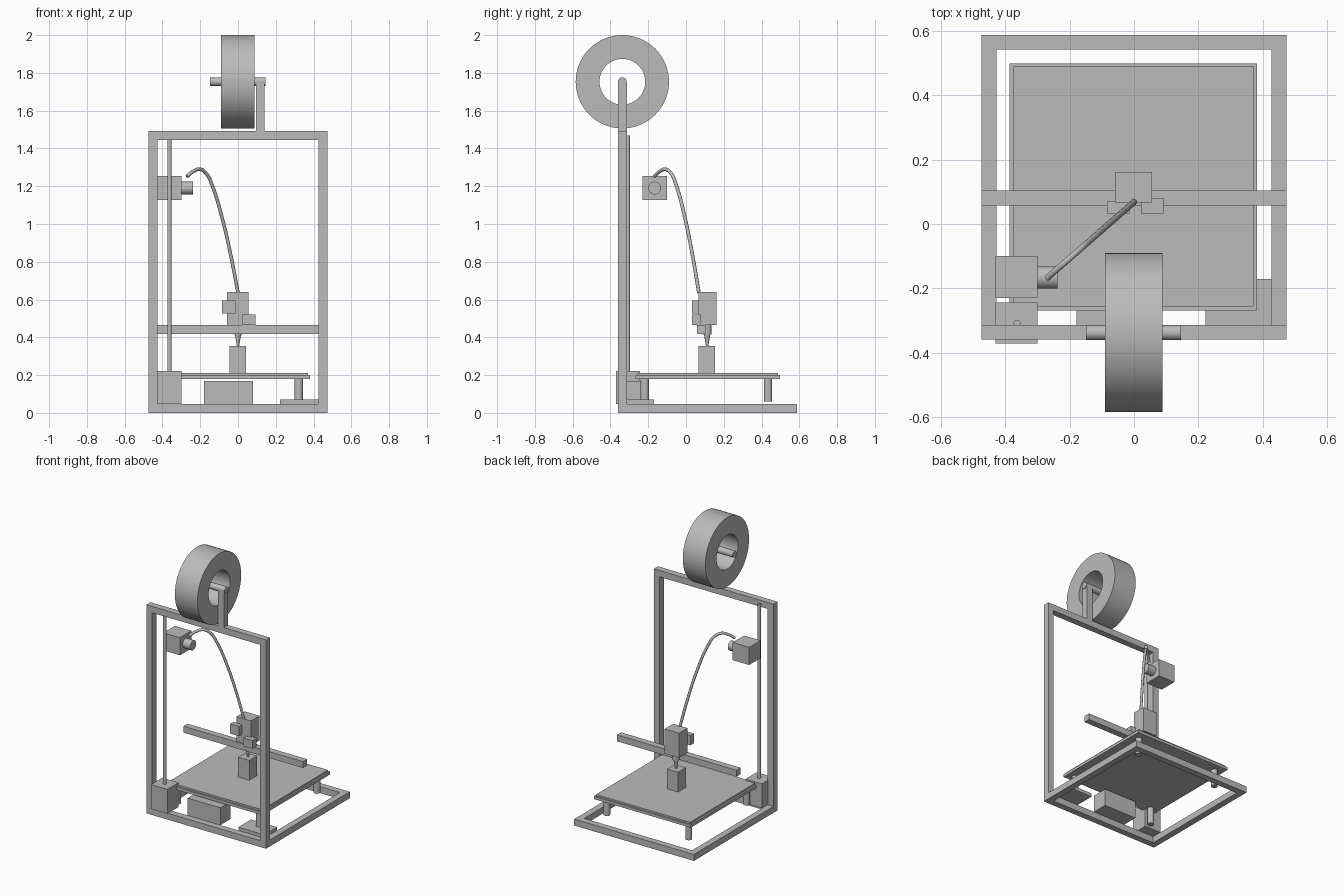
import bpy, bmesh, math
from mathutils import Matrix, Vector

cube = bpy.data.objects.get("Cube")
if cube:
    bpy.data.objects.remove(cube, do_unlink=True)

GREY = (0.5, 0.5, 0.5, 1)
mat = bpy.data.materials.new("plain grey")
mat.use_nodes = True
mat.diffuse_color = GREY
bsdf = mat.node_tree.nodes["Principled BSDF"]
bsdf.inputs["Base Color"].default_value = GREY
bsdf.inputs["Roughness"].default_value = 0.6


def finish(name, bm, smooth=False):
    bmesh.ops.recalc_face_normals(bm, faces=bm.faces)
    mesh = bpy.data.meshes.new(name)
    bm.to_mesh(mesh)
    bm.free()
    mesh.materials.append(mat)
    obj = bpy.data.objects.new(name, mesh)
    bpy.context.collection.objects.link(obj)
    if smooth:
        bpy.ops.object.select_all(action='DESELECT')
        bpy.context.view_layer.objects.active = obj
        obj.select_set(True)
        bpy.ops.object.shade_smooth_by_angle(angle=math.radians(35))
    return obj


def box(name, x, y, z):
    """Box from (min, max) ranges on each axis."""
    bm = bmesh.new()
    bmesh.ops.create_cube(bm, size=1)
    for v in bm.verts:
        v.co = [(r[0] + r[1]) / 2 + c * (r[1] - r[0]) for r, c in zip((x, y, z), v.co)]
    return finish(name, bm)


def cylinder(name, start, end, r1, r2=None):
    """Round rod or taper between two points."""
    a, b = Vector(start), Vector(end)
    turn = (b - a).to_track_quat('Z', 'Y').to_matrix().to_4x4()
    bm = bmesh.new()
    bmesh.ops.create_cone(bm, cap_ends=True, segments=32, radius1=r1,
                          radius2=r1 if r2 is None else r2, depth=(b - a).length,
                          matrix=Matrix.Translation((a + b) / 2) @ turn)
    return finish(name, bm, True)


def square_ring(name, x, t, depth, height, across):
    """Rectangular frame of bar width x..t; across maps (u, v, w) to space."""
    bm = bmesh.new()
    loops = []
    for w in depth:
        for inset in (0, t):
            u, lo, hi = x - inset, height[0] + inset, height[1] - inset
            loops.append([bm.verts.new(across(*p, w))
                          for p in ((-u, lo), (u, lo), (u, hi), (-u, hi))])
    outer1, inner1, outer2, inner2 = loops
    for p, q in ((outer1, inner1), (outer2, inner2), (outer1, outer2), (inner1, inner2)):
        for i in range(4):
            j = (i + 1) % 4
            bm.faces.new((p[i], p[j], q[j], q[i]))
    return finish(name, bm)


# Frame: flat base ring and upright ring
W, T, FRONT, BACK = 0.473, 0.046, -0.359, 0.587
square_ring("base_frame", W, T, (0, T), (FRONT, BACK), lambda u, v, w: (u, v, w))
square_ring("upright_frame", W, T, (FRONT, FRONT + T), (0, 1.492), lambda u, v, w: (u, w, v))
box("gantry_beam", (-W, W), (0.058, 0.104), (0.418, 0.464))

# Heated bed on four legs
box("bed_base", (-0.386, 0.381), (-0.268, 0.498), (0.18, 0.2))
box("bed_plate", (-0.374, 0.37), (-0.256, 0.488), (0.2, 0.212))
for side, x in (("right", -0.326), ("left", 0.322)):
    for end, y in (("front", -0.218), ("back", 0.434)):
        cylinder(f"bed_leg_{end}_{side}", (x, y, 0.06), (x, y, 0.185), 0.022)

# Printed block
box("printed_block", (-0.045, 0.043), (0.066, 0.154), (0.21, 0.354))

# Print head with nozzle and two side boxes
HEAD_Y = 0.112
box("print_head", (-0.059, 0.056), (0.066, 0.162), (0.464, 0.64))
box("head_fan", (-0.084, -0.014), (0.032, 0.07), (0.525, 0.595))
box("head_sensor", (0.022, 0.092), (0.032, 0.08), (0.464, 0.522))
cylinder("nozzle_collar", (0, HEAD_Y, 0.416), (0, HEAD_Y, 0.468), 0.022)
cylinder("nozzle", (0, HEAD_Y, 0.418), (0, HEAD_Y, 0.352), 0.017, 0.006)

# Lift motor, screw and electronics on the base
box("lift_motor", (-0.43, -0.3), (-0.37, -0.243), (0.048, 0.222))
cylinder("lift_screw", (-0.363, -0.308, 0.2), (-0.363, -0.308, 1.468), 0.011)
box("power_supply", (-0.179, 0.08), (-0.313, -0.2), (T, 0.17))
box("control_board", (0.222, 0.427), (-0.313, -0.17), (T, 0.07))

# Feeder motor and its round drive
box("feeder_motor", (-0.43, -0.299), (-0.229, -0.1), (1.127, 1.253))
cylinder("feeder_drive", (-0.3, -0.166, 1.19), (-0.238, -0.166, 1.19), 0.034)

# Arched filament tube running in one vertical plane
start, end = Vector((-0.27, -0.168, 0)), Vector((0, 0.068, 0))
profile = [(0, 1.252), (0.12, 1.278), (0.25, 1.29), (0.38, 1.267), (0.5, 1.2),
           (0.7, 1.02), (0.85, 0.845), (1, 0.637)]
curve = bpy.data.curves.new("filament_tube", 'CURVE')
curve.dimensions = '3D'
curve.bevel_depth = 0.0095
curve.bevel_resolution = 3
curve.resolution_u = 8
curve.use_fill_caps = True
spline = curve.splines.new('BEZIER')
spline.bezier_points.add(len(profile) - 1)
for point, (f, z) in zip(spline.bezier_points, profile):
    point.co = start.lerp(end, f) + Vector((0, 0, z))
    point.handle_left_type = point.handle_right_type = 'AUTO'
curve.materials.append(mat)
bpy.context.collection.objects.link(bpy.data.objects.new("filament_tube", curve))

# Spool ring, revolved from a rectangular section
SPOOL_Y, SPOOL_Z, SEG = -0.337, 1.753, 64
bm = bmesh.new()
rings = []
for i in range(SEG):
    a = 2 * math.pi * i / SEG
    rings.append([bm.verts.new((x, SPOOL_Y + r * math.cos(a), SPOOL_Z + r * math.sin(a)))
                  for x, r in ((-0.09, 0.247), (0.088, 0.247), (0.088, 0.121), (-0.09, 0.121))])
for i in range(SEG):
    p, q = rings[i], rings[(i + 1) % SEG]
    for k in range(4):
        m = (k + 1) % 4
        bm.faces.new((p[k], p[m], q[m], q[k]))
finish("filament_spool", bm, True)

# Spool holder
cylinder("spool_axle", (-0.149, SPOOL_Y, SPOOL_Z), (0.146, SPOOL_Y, SPOOL_Z), 0.023)
box("spool_post", (0.095, 0.14), (FRONT, FRONT + T), (1.49, SPOOL_Z))
